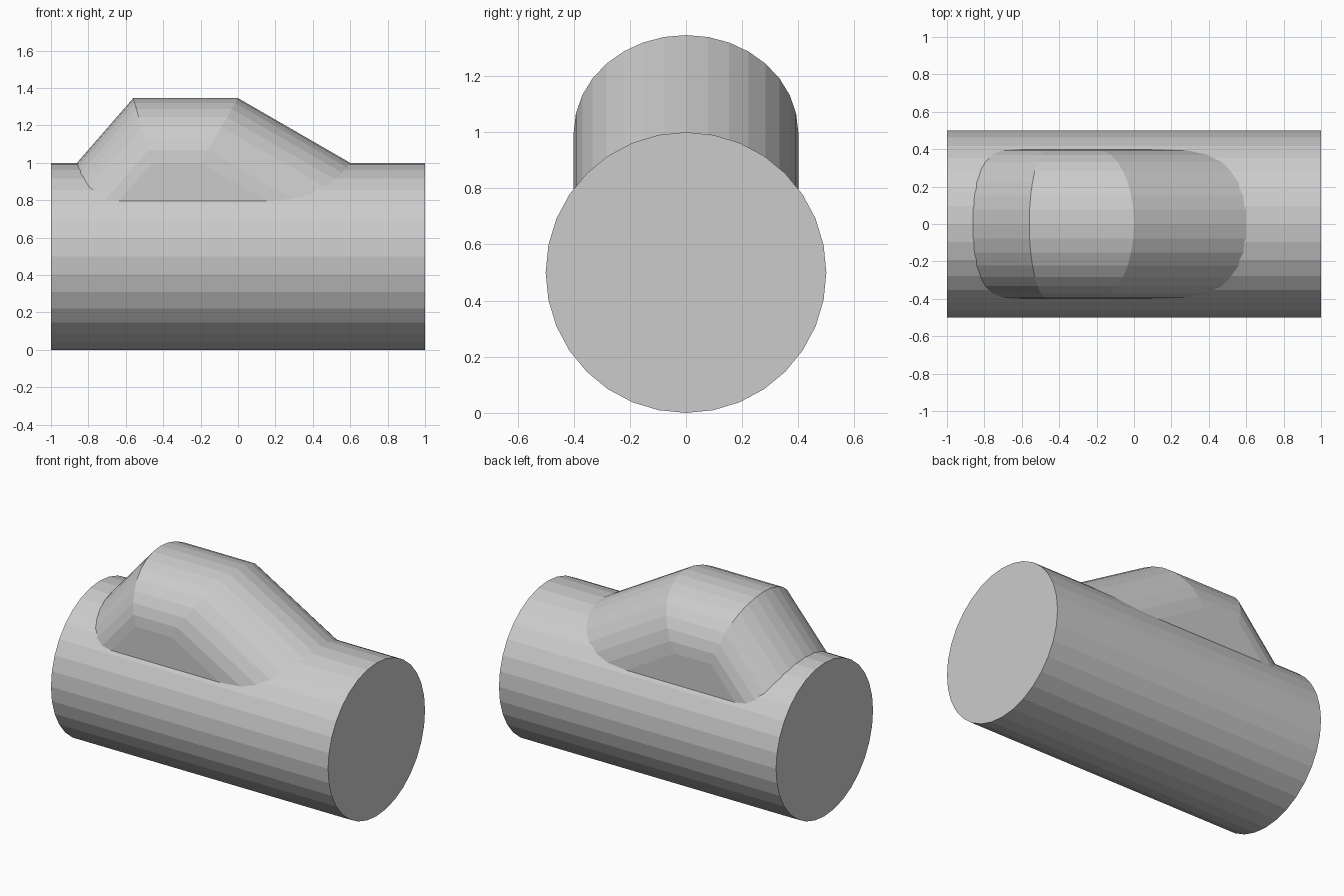
import bpy, bmesh
from math import sin, cos, pi, radians

if "Cube" in bpy.data.objects:
    bpy.data.objects.remove(bpy.data.objects["Cube"])

# main barrel lying along x
bpy.ops.mesh.primitive_cylinder_add(vertices=32, radius=0.5, depth=2,
                                    location=(0, 0, 0.5), rotation=(0, radians(90), 0))
bpy.context.object.name = "barrel"

# saddle hump: a half-round arch swept along a bent path, ends buried in the barrel
R, H, STEPS = 0.4, 0.346, 16
# each station: axis x, axis z, backward lean of the crown
stations = [(-0.808, 0.6, -0.1), (-0.46, 1.0, -0.1), (-0.2, 1.0, 0.2), (0.493, 0.6, 0.2)]

bm = bmesh.new()
rings = []
for x, z, lean in stations:
    angles = [pi * i / STEPS for i in range(STEPS + 1)]
    rings.append([bm.verts.new((x + lean * sin(a), R * cos(a), z + H * sin(a)))
                  for a in angles])
# arched skin
for a, b in zip(rings, rings[1:]):
    for i in range(STEPS):
        bm.faces.new((a[i], a[i + 1], b[i + 1], b[i]))
# flat side walls, buried ends and base
for side in (0, -1):
    bm.faces.new([r[side] for r in rings])
bm.faces.new(rings[0])
bm.faces.new(rings[-1])
bm.faces.new((rings[0][0], rings[0][-1], rings[-1][-1], rings[-1][0]))
bmesh.ops.recalc_face_normals(bm, faces=bm.faces)

mesh = bpy.data.meshes.new("saddle_hump")
bm.to_mesh(mesh)
bm.free()
bpy.context.collection.objects.link(bpy.data.objects.new("saddle_hump", mesh))
